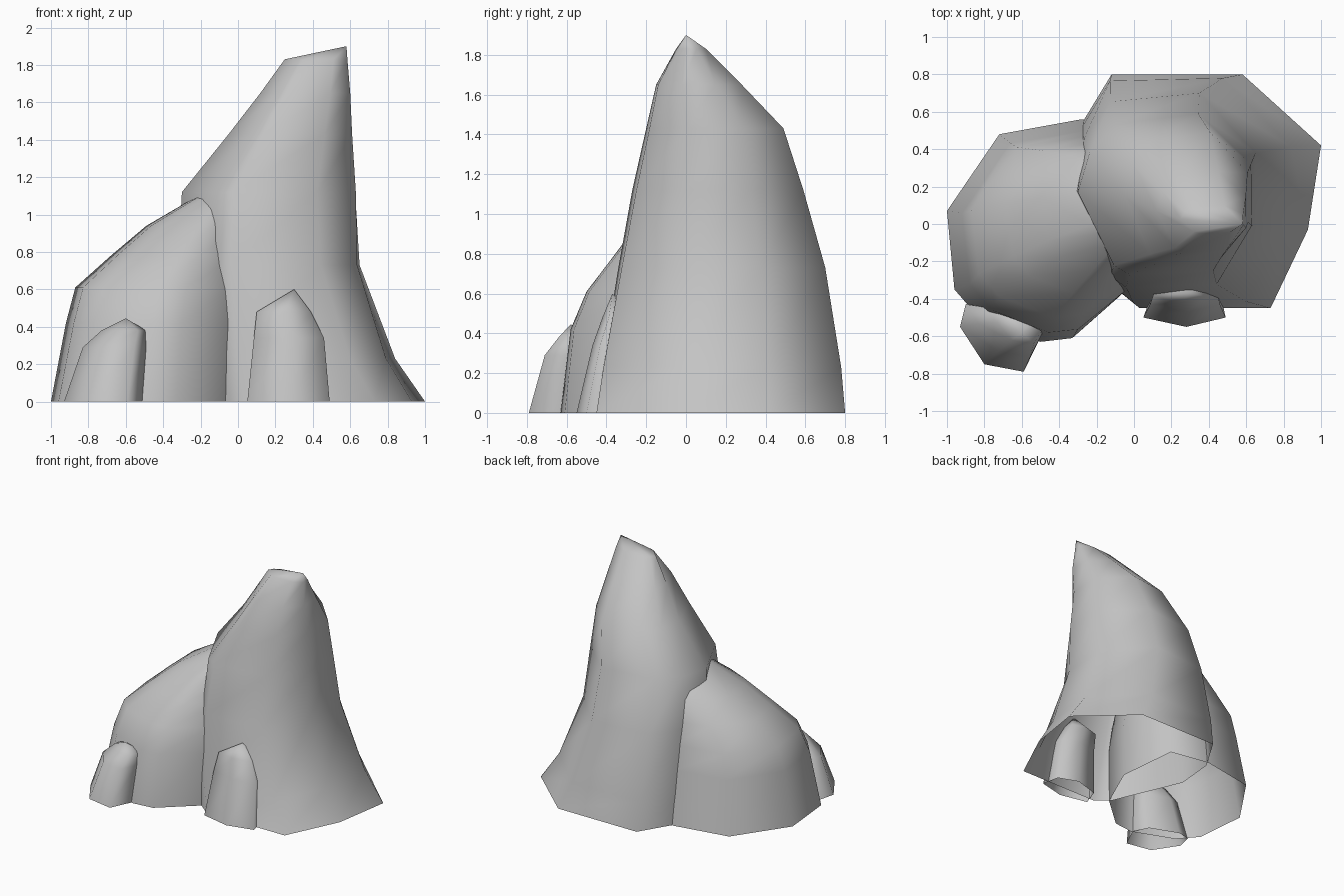
import bpy
import bmesh
from mathutils import Vector

default_cube = bpy.data.objects.get("Cube")
if default_cube:
    bpy.data.objects.remove(default_cube, do_unlink=True)

stone = bpy.data.materials.new("grey_stone")
stone.use_nodes = True
stone_colour = (0.55, 0.55, 0.55, 1.0)
stone.diffuse_color = stone_colour
stone.node_tree.nodes["Principled BSDF"].inputs["Base Color"].default_value = stone_colour


def fit(points, low, high):
    """Scale and move flat points so that they fill the given bounds."""
    least = [min(p[k] for p in points) for k in range(2)]
    most = [max(p[k] for p in points) for k in range(2)]
    return [Vector([low[k] + (p[k] - least[k]) / (most[k] - least[k]) * (high[k] - low[k])
                    for k in range(2)]) for p in points]


def build_rock(name, outline, levels, peak):
    """Loft a counter-clockwise base outline through stacked bounds
    (height, left, right, front, back, roundness) and close it at the peak."""
    unit_outline = fit(outline, (-1, -1), (1, 1))
    bm = bmesh.new()
    rings = []
    for height, left, right, front, back, roundness in levels:
        rounded = [p.lerp(p.normalized(), roundness) for p in unit_outline]
        ring = fit(rounded, (left, front), (right, back))
        rings.append([bm.verts.new((p.x, p.y, height)) for p in ring])
    tip = bm.verts.new(peak)
    count = len(outline)
    for i in range(count):
        j = (i + 1) % count
        for lower, upper in zip(rings, rings[1:]):
            bm.faces.new((lower[i], lower[j], upper[j], upper[i]))
        bm.faces.new((rings[-1][i], rings[-1][j], tip))

    mesh = bpy.data.meshes.new(name)
    bm.to_mesh(mesh)
    bm.free()
    mesh.materials.append(stone)
    mesh.shade_smooth()
    rock = bpy.data.objects.new(name, mesh)
    bpy.context.collection.objects.link(rock)


# Tall leaning spire with a flared foot
build_rock(
    "tall_rock",
    [(0.03, -0.45), (0.73, -0.45), (0.93, -0.03), (1, 0.42), (0.58, 0.8),
     (-0.12, 0.8), (-0.29, 0.52), (-0.32, 0.2), (-0.08, -0.36)],
    [(0, -0.32, 1, -0.45, 0.8, 0),
     (0.23, -0.32, 0.84, -0.42, 0.78, 0.2),
     (0.73, -0.32, 0.65, -0.34, 0.7, 0.7),
     (1.12, -0.3, 0.63, -0.27, 0.59, 1),
     (1.43, -0.05, 0.61, -0.2, 0.49, 1),
     (1.65, 0.12, 0.6, -0.15, 0.28, 1),
     (1.83, 0.25, 0.585, -0.05, 0.1, 1)],
    (0.58, 0, 1.9))

# Broad shoulder rock rising towards the spire
build_rock(
    "shoulder_rock",
    [(-0.96, -0.35), (-0.83, -0.5), (-0.5, -0.63), (-0.33, -0.61),
     (-0.07, -0.38), (0.1, 0), (0.05, 0.5), (-0.28, 0.56),
     (-0.72, 0.48), (-1, 0.07)],
    [(0, -1, 0.1, -0.63, 0.56, 0),
     (0.42, -0.92, 0.1, -0.58, 0.5, 0.2),
     (0.61, -0.87, 0.1, -0.5, 0.47, 0.3),
     (0.78, -0.68, 0.1, -0.37, 0.44, 0.3),
     (0.94, -0.49, 0.1, -0.25, 0.41, 0.3),
     (1.08, -0.25, 0.1, -0.1, 0.3, 0.3)],
    (0, 0.08, 1.22))

# Small boulder at the outer front corner
build_rock(
    "corner_boulder",
    [(-0.93, -0.55), (-0.8, -0.75), (-0.59, -0.79), (-0.51, -0.62),
     (-0.57, -0.5), (-0.8, -0.41), (-0.9, -0.43)],
    [(0, -0.93, -0.51, -0.79, -0.41, 0),
     (0.29, -0.83, -0.49, -0.71, -0.43, 0),
     (0.38, -0.73, -0.49, -0.64, -0.46, 0)],
    (-0.6, -0.58, 0.445))

# Slab leaning on the foot of the spire
build_rock(
    "leaning_slab",
    [(0.05, -0.5), (0.28, -0.55), (0.49, -0.5), (0.46, -0.36),
     (0.3, -0.3), (0.1, -0.36)],
    [(0, 0.05, 0.49, -0.55, -0.3, 0),
     (0.34, 0.085, 0.46, -0.47, -0.28, 0),
     (0.48, 0.1, 0.39, -0.42, -0.26, 0)],
    (0.3, -0.37, 0.6))
